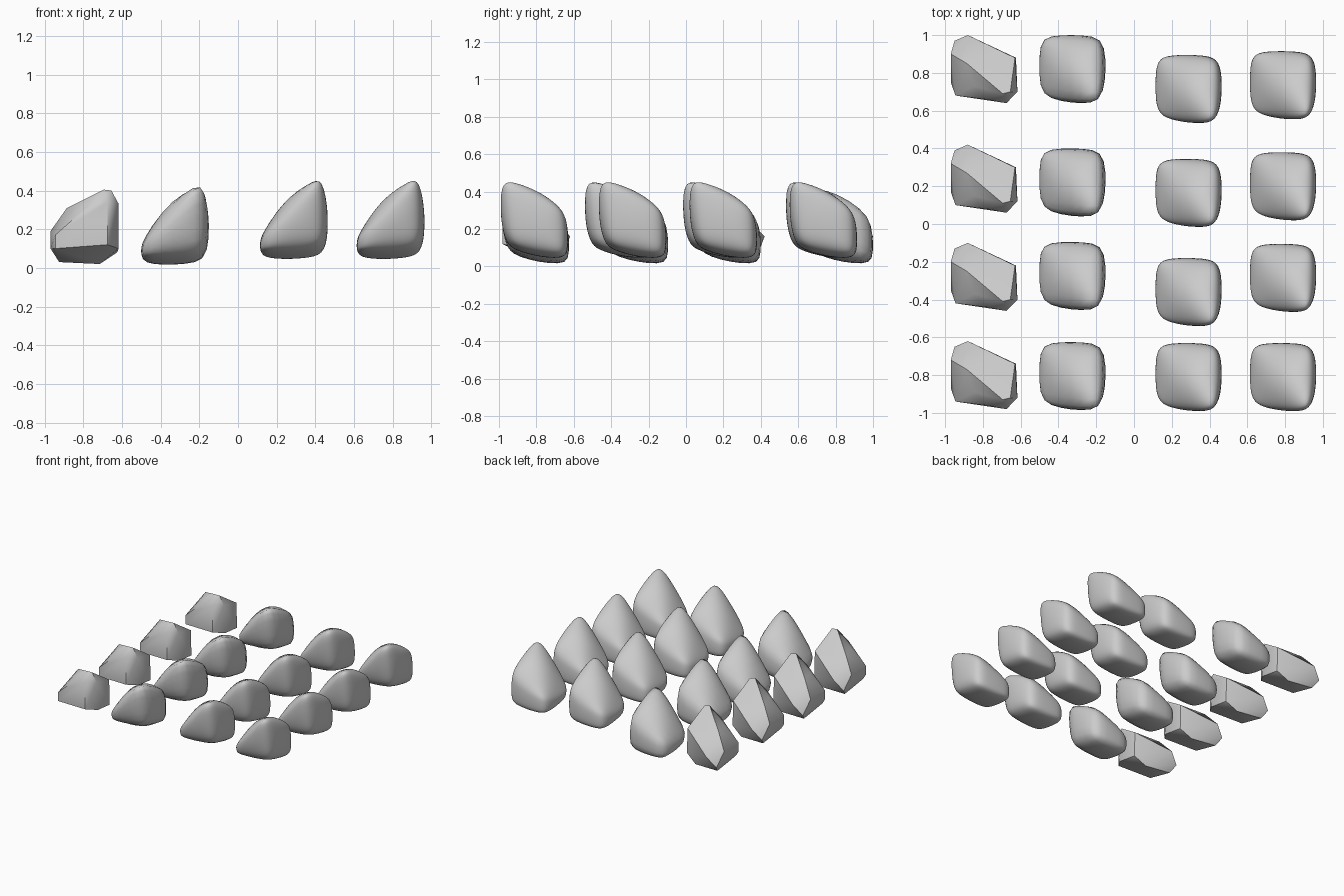
import bpy
import bmesh
import math
from mathutils import Vector

if "Cube" in bpy.data.objects:
    bpy.data.objects.remove(bpy.data.objects["Cube"], do_unlink=True)

stone = bpy.data.materials.new("stone_grey")
stone.use_nodes = True
stone.diffuse_color = (0.6, 0.6, 0.6, 1)
stone.node_tree.nodes["Principled BSDF"].inputs["Base Color"].default_value = (0.6, 0.6, 0.6, 1)

# Leaning block: corners keyed by (right, back, top)
CORNERS = {
    (0, 0, 0): (-.175, -.135, .08), (1, 0, 0): (.165, -.15, .11),
    (0, 1, 0): (-.175, .18, .03), (1, 1, 0): (.17, .18, .04),
    (0, 0, 1): (-.175, -.155, .16), (1, 0, 1): (.155, -.205, .54),
    (0, 1, 1): (-.175, .18, .19), (1, 1, 1): (.165, .175, .33),
}
# Swelling at the middle of each side, keyed by (axis, far side)
SWELL = {
    (0, 0): (-.005, 0, 0), (0, 1): (.018, 0, 0), (1, 0): (0, -.02, 0),
    (1, 1): (0, .005, 0), (2, 0): (0, 0, -.015), (2, 1): (-.01, 0, .085),
}
CENTRE = Vector((0, 0, .22))

# Chipped stone: the outer points of its hull
CHIPPED = [
    (.12, -.18, .12), (-.15, -.14, .10), (-.175, -.07, .10), (-.13, .10, .03),
    (.08, .08, .02), (.17, .06, .08), (-.155, .15, .08), (-.085, .18, .16),
    (.165, .06, .28), (.14, -.12, .40), (.10, -.13, .405), (.12, -.18, .34),
    (.178, -.12, .33), (-.175, .08, .19), (-.09, .03, .31), (-.15, -.14, .17),
    (-.05, -.09, .31), (.02, -.16, .32), (.177, -.10, .10),
]


def block_mesh(name, drop):
    """Gridded cube bent to the leaning corners, swollen and eased at its corners."""
    bm = bmesh.new()
    bmesh.ops.create_cube(bm, size=1)
    bmesh.ops.subdivide_edges(bm, edges=bm.edges[:], cuts=2, use_grid_fill=True)
    for v in bm.verts:
        t = v.co + Vector((.5, .5, .5))
        ease = .05 * (4 * v.co.length_squared - 1)
        p = Vector()
        for key, corner in CORNERS.items():
            p += Vector(corner) * math.prod(t[i] if key[i] else 1 - t[i] for i in range(3))
        for (axis, far), push in SWELL.items():
            w = t[axis] if far else 1 - t[axis]
            for i in range(3):
                if i != axis:
                    w *= 4 * t[i] * (1 - t[i])
            p += w * Vector(push)
        v.co = p.lerp(CENTRE, ease) - Vector((0, 0, drop))
    mesh = bpy.data.meshes.new(name)
    bm.to_mesh(mesh)
    bm.free()
    return mesh


def hull_mesh(name, points):
    bm = bmesh.new()
    for p in points:
        bm.verts.new(p)
    bmesh.ops.convex_hull(bm, input=bm.verts[:])
    bmesh.ops.recalc_face_normals(bm, faces=bm.faces[:])
    mesh = bpy.data.meshes.new(name)
    bm.to_mesh(mesh)
    bm.free()
    return mesh


# Each column: mesh, rounding level, x position and the y position of its rows
columns = [
    (hull_mesh("chipped_stone", CHIPPED), 0, -.795, (-.80, -.28, .24, .82)),
    (block_mesh("rough_stone", .03), 1, -.325, (-.805, -.275, .22, .82)),
    (block_mesh("worn_stone", 0), 2, .29, (-.81, -.36, .165, .715)),
    (block_mesh("smooth_stone", 0), 3, .79, (-.81, -.285, .20, .735)),
]

for mesh, level, x, rows in columns:
    mesh.materials.append(stone)
    mesh.shade_smooth()
    if not level:
        mesh.set_sharp_from_angle(angle=math.radians(40))
    for i, y in enumerate(rows):
        ob = bpy.data.objects.new(f"{mesh.name}_{i + 1}", mesh)
        bpy.context.collection.objects.link(ob)
        ob.location = (x, y, 0)
        if level:
            sub = ob.modifiers.new("rounding", "SUBSURF")
            sub.levels = sub.render_levels = level
